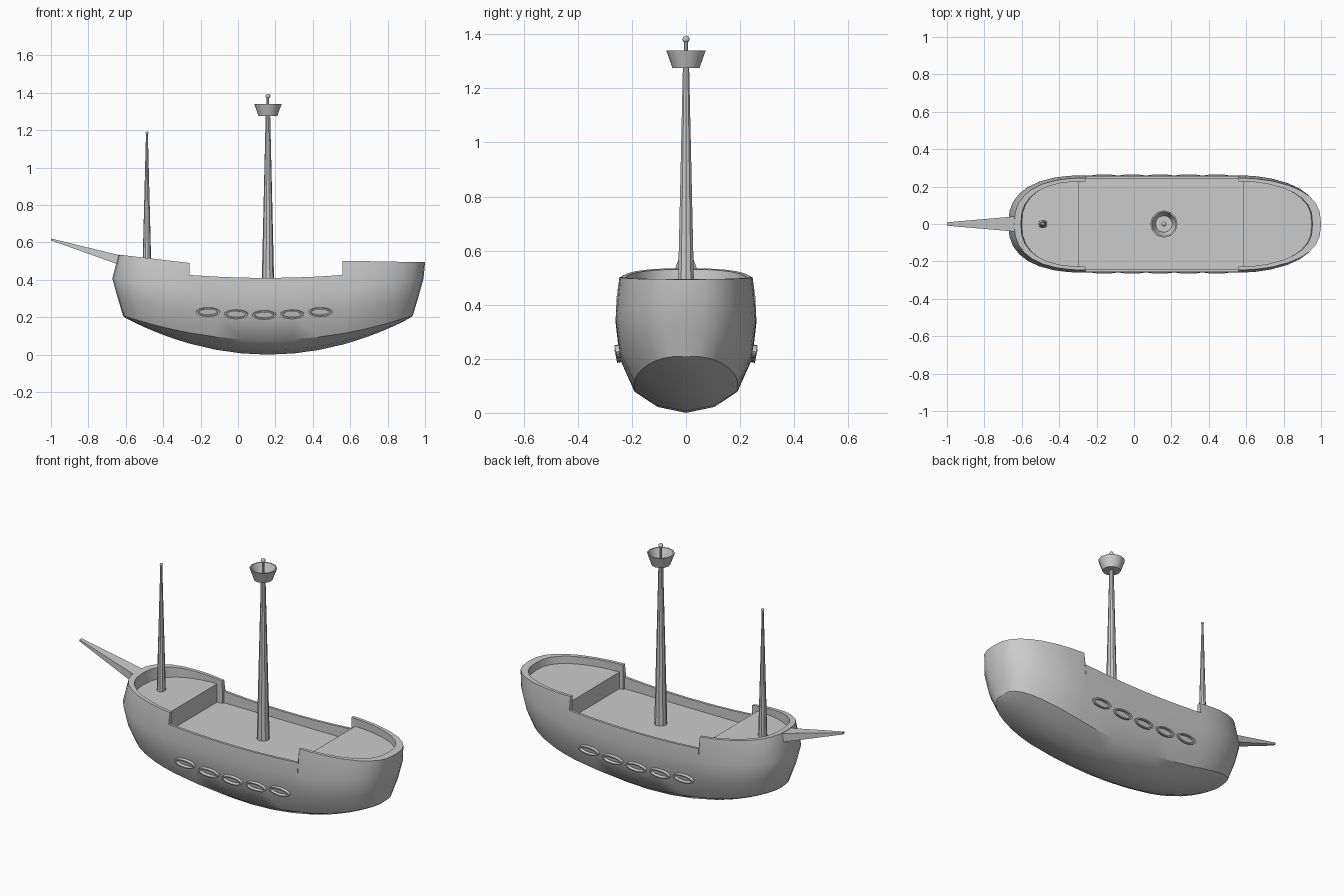
import bpy, bmesh, math
from mathutils import Matrix

if "Cube" in bpy.data.objects:
    bpy.data.objects.remove(bpy.data.objects["Cube"])

def finish(name, bm, angle=35, smooth=True):
    bmesh.ops.remove_doubles(bm, verts=bm.verts, dist=1e-5)
    bmesh.ops.recalc_face_normals(bm, faces=bm.faces)
    me = bpy.data.meshes.new(name)
    bm.to_mesh(me)
    bm.free()
    ob = bpy.data.objects.new(name, me)
    bpy.context.collection.objects.link(ob)
    if smooth:
        bpy.ops.object.select_all(action='DESELECT')
        ob.select_set(True)
        bpy.context.view_layer.objects.active = ob
        bpy.ops.object.shade_smooth_by_angle(angle=math.radians(angle))
    return ob

def bridge(bm, rings):
    for a, b in zip(rings, rings[1:]):
        n = len(a)
        for i in range(n):
            j = (i + 1) % n
            bm.faces.new((a[i], a[j], b[j], b[i]))

def lathe(name, profile, sides, matrix, smooth=True):
    """Spin (radius, height) or (rx, ry, height) points about z, capping both ends."""
    bm = bmesh.new()
    rings = []
    for p in profile:
        rx, ry, h = p if len(p) == 3 else (p[0], p[0], p[1])
        rings.append([bm.verts.new((rx * math.cos(2 * math.pi * i / sides),
                                    ry * math.sin(2 * math.pi * i / sides), h))
                      for i in range(sides)])
    bridge(bm, rings)
    bm.faces.new(rings[0])
    bm.faces.new(rings[-1])
    bm.transform(matrix)
    return finish(name, bm, 35, smooth)

# Hull: stations along x, each a cross-section from keel to rail and back in to the deck
BOW_X, STERN_X = -0.26, 0.56
DECK = {'fore': 0.465, 'main': 0.36, 'aft': 0.455}

def rail_height(x, rail):
    if rail == 'fore':
        return 0.49 + 0.045 * (BOW_X - x) / 0.38
    if rail == 'aft':
        return 0.502 - 0.008 * (x - STERN_X) / 0.44
    return 0.41 + 0.016 * ((x - 0.15) / 0.41) ** 2

def section(x, rail, deck):
    low = rail == 'mid'
    # (bow end x, stern end x, half breadth, base z, rise at the ends)
    levels = [(-0.58, 0.87, 0.0, 0.0, 0.20),
              (-0.605, 0.915, 0.105, 0.022, 0.178),
              (-0.615, 0.935, 0.19, 0.078, 0.13),
              (-0.645, 0.965, 0.245, 0.20, 0.10),
              (-0.672, 0.992, 0.26, 0.33, 0.07),
              (-0.64, 1.0, 0.257 if low else 0.246, 'rail', 0),
              (-0.605, 0.955, 0.243 if low else 0.228, 'rail', 0),
              (-0.60, 0.95, 0.243 if low else 0.23, 'deck', 0),
              (-0.60, 0.95, 0.0, 'deck', 0)]
    d = max((BOW_X - x) / 0.41, (x - STERN_X) / 0.44, 0)
    power, root = (2.4, 0.4) if x < 0 else (2.0, 0.38)
    w = max(1 - d ** power, 0) ** root
    pts = []
    for xa, xb, hb, z, rise in levels:
        px = x
        if x < BOW_X:
            px = BOW_X + d * (xa - BOW_X)
        elif x > STERN_X:
            px = STERN_X + d * (xb - STERN_X)
        if z == 'rail':
            z = rail_height(px, rail)
        elif z == 'deck':
            z = DECK[deck]
        else:
            z += rise * min(((px - 0.16) / 0.77) ** 2, 1.1)
        pts.append((px, hb * w, z))
    return pts + [(px, -y, z) for px, y, z in pts[-2:0:-1]]

ends = [1, 0.985, 0.94, 0.86, 0.75, 0.6, 0.4, 0.22]
stations = [(BOW_X - 0.41 * d, 'fore', 'fore') for d in ends]
stations += [(-0.30, 'fore', 'fore'), (-0.30, 'fore', 'main'), (BOW_X, 'fore', 'main')]
stations += [(x, 'mid', 'main') for x in (BOW_X, -0.12, 0.02, 0.16, 0.30, 0.43, STERN_X)]
stations += [(STERN_X, 'aft', 'main'), (0.585, 'aft', 'main'), (0.585, 'aft', 'aft')]
stations += [(STERN_X + 0.44 * d, 'aft', 'aft') for d in reversed(ends)]
bm = bmesh.new()
bridge(bm, [[bm.verts.new(p) for p in section(*s)] for s in stations])
bmesh.ops.remove_doubles(bm, verts=bm.verts, dist=1e-5)
bmesh.ops.dissolve_degenerate(bm, edges=bm.edges, dist=1e-5)
finish("hull", bm, 33)

# Bowsprit: flat-sided tapered spar
bm = bmesh.new()
spar = []
for x, hw, z0, z1 in ((-0.62, 0.042, 0.475, 0.528), (-1.0, 0.009, 0.611, 0.621)):
    spar.append([bm.verts.new((x, y, z)) for y, z in
                 ((-hw, z0), (hw, z0), (hw, z1), (-hw, z1))])
bridge(bm, spar)
bm.faces.new(spar[0])
bm.faces.new(spar[1])
finish("bowsprit", bm, smooth=False)

# Masts, lookout basket and finials
def ball(name, x, z, r):
    b = bmesh.new()
    bmesh.ops.create_uvsphere(b, u_segments=12, v_segments=8, radius=r,
                              matrix=Matrix.Translation((x, 0, z)))
    finish(name, b, 60)

main, fore = Matrix.Translation((0.16, 0, 0)), Matrix.Translation((-0.487, 0, 0))
lathe("main_mast", [(0.034, 0.35), (0.012, 1.285)], 10, main)
lathe("main_mast_pole", [(0.007, 1.27), (0.007, 1.38)], 8, main)
lathe("lookout_basket", [(0.05, 1.275), (0.073, 1.34), (0.066, 1.34), (0.045, 1.287)], 12, main)
lathe("fore_mast", [(0.024, 0.45), (0.005, 1.185)], 10, fore)
ball("main_mast_finial", 0.16, 1.382, 0.013)
ball("fore_mast_finial", -0.487, 1.186, 0.008)

# Oval portholes: raised rims with a sunken pane, five on each side
rim = [(0.064, 0.025, -0.02), (0.064, 0.025, 0.014),
       (0.053, 0.018, 0.014), (0.049, 0.015, 0.001)]
for side in (-1, 1):
    for i in range(5):
        x = -0.16 + 0.15 * i
        z = 0.212 + 0.004 * (i - 2) ** 2
        m = (Matrix.Translation((x, side * 0.246, z)) @
             Matrix.Rotation(-side * math.radians(102), 4, 'X'))
        lathe(f"porthole_{'front' if side < 0 else 'back'}_{i + 1}", rim, 16, m)
